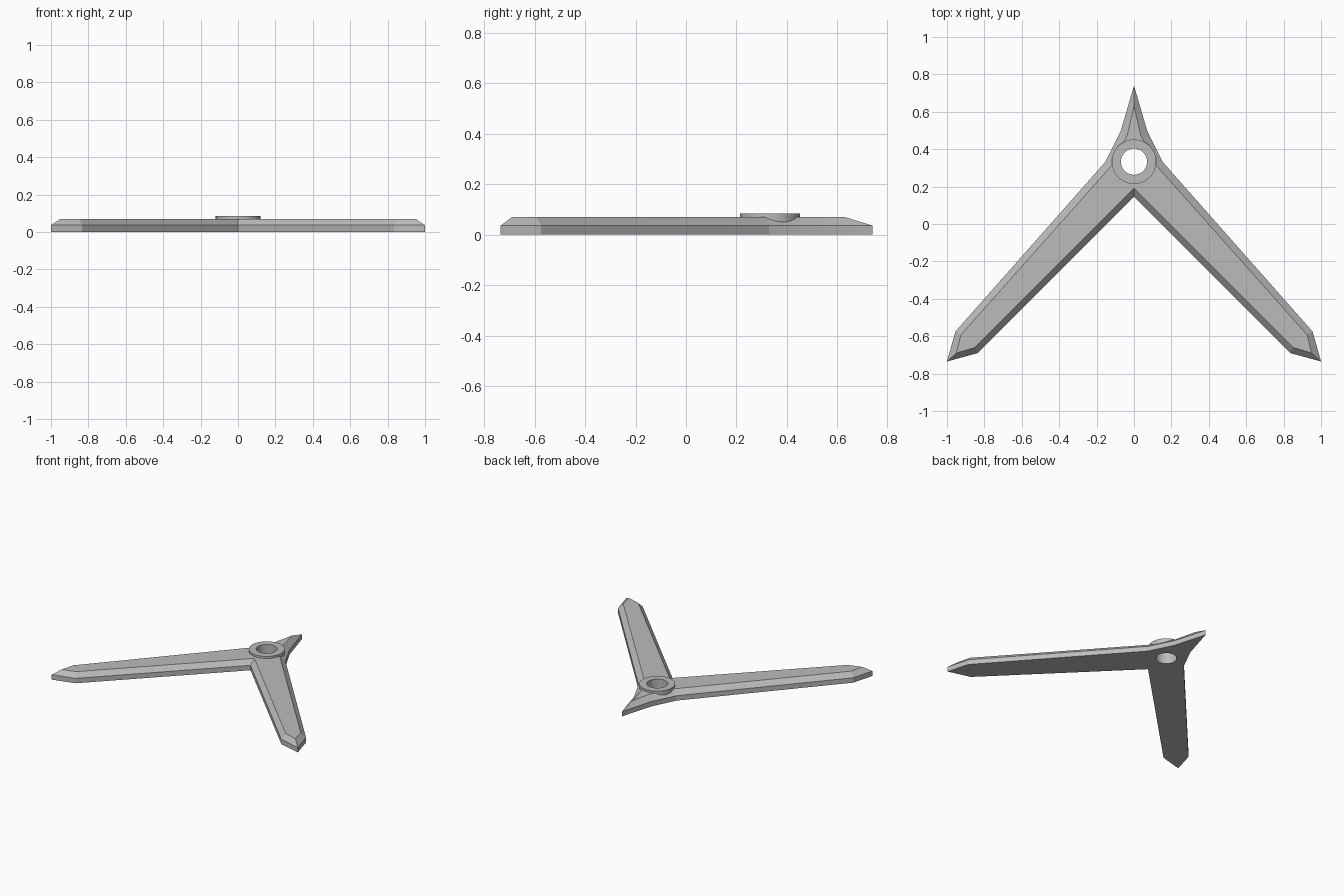
import bpy, bmesh, math

cube = bpy.data.objects.get("Cube")
if cube:
    bpy.data.objects.remove(cube, do_unlink=True)

grey = bpy.data.materials.new("plain grey")
grey.use_nodes = True
grey.diffuse_color = (0.5, 0.5, 0.5, 1)
grey.node_tree.nodes["Principled BSDF"].inputs["Base Color"].default_value = (0.5, 0.5, 0.5, 1)

MID, TOP, COLLAR_TOP = 0.036, 0.07, 0.085
HUB_Y = 0.333

# Right halves of the outlines, from rear tip to inner corner
outer = [(0, 0.74), (0.07, 0.50), (0.155, 0.33), (0.955, -0.575),
         (1, -0.735), (0.835, -0.69), (0, 0.145)]
inner = [(0, 0.63), (0.036, 0.475), (0.113, 0.32), (0.925, -0.592),
         (0.95, -0.69), (0.85, -0.66), (0, 0.19)]


def mirrored(half):
    return half + [(-x, y) for x, y in reversed(half[1:-1])]


def new_object(name, bm):
    bmesh.ops.recalc_face_normals(bm, faces=bm.faces)
    mesh = bpy.data.meshes.new(name)
    bm.to_mesh(mesh)
    bm.free()
    mesh.materials.append(grey)
    obj = bpy.data.objects.new(name, mesh)
    bpy.context.collection.objects.link(obj)
    return obj


def hub_cylinder(name, radius, low, high):
    bm = bmesh.new()
    bmesh.ops.create_cone(bm, cap_ends=True, segments=48, radius1=radius,
                          radius2=radius, depth=high - low)
    bmesh.ops.translate(bm, verts=bm.verts, vec=(0, HUB_Y, (low + high) / 2))
    return new_object(name, bm)


# Body: straight lower wall, then a bevel up to the flat top
bm = bmesh.new()
rings = [[bm.verts.new((x, y, z)) for x, y in mirrored(half)]
         for half, z in ((outer, 0), (outer, MID), (inner, TOP))]
for low, high in zip(rings, rings[1:]):
    for i in range(len(low)):
        j = (i + 1) % len(low)
        bm.faces.new((low[i], low[j], high[j], high[i]))
bm.faces.new(rings[0])
bm.faces.new(rings[-1])
body = new_object("forked_body", bm)

# Raised collar joined on, then the bore cut through both
collar = hub_cylinder("collar", 0.119, 0.02, COLLAR_TOP)
bore = hub_cylinder("bore_cutter", 0.07, -0.1, 0.2)
bpy.context.view_layer.objects.active = body
body.select_set(True)
for part, operation in ((collar, "UNION"), (bore, "DIFFERENCE")):
    mod = body.modifiers.new(part.name, "BOOLEAN")
    mod.object, mod.operation, mod.solver = part, operation, "EXACT"
    bpy.ops.object.modifier_apply(modifier=mod.name)
    bpy.data.objects.remove(part, do_unlink=True)

bpy.ops.object.shade_smooth_by_angle(angle=math.radians(12))
